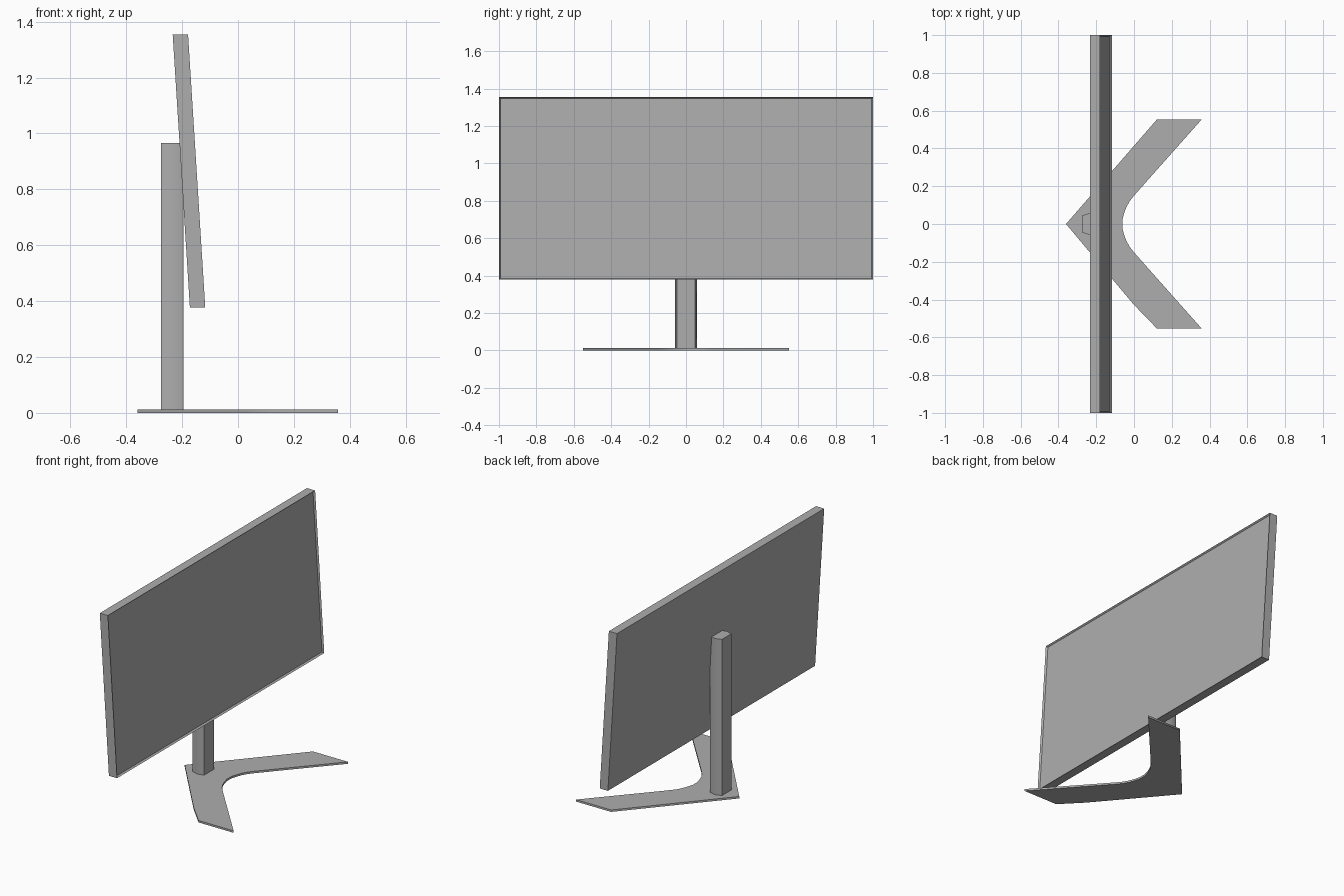
import bpy, bmesh, math
from mathutils import Matrix

if "Cube" in bpy.data.objects:
    bpy.data.objects.remove(bpy.data.objects["Cube"])

grey = bpy.data.materials.new("dark_grey")
grey.diffuse_color = (0.42, 0.42, 0.42, 1)
grey.use_nodes = True
grey.node_tree.nodes["Principled BSDF"].inputs["Base Color"].default_value = grey.diffuse_color


def finish(name, bm, smooth_angle=None):
    bmesh.ops.recalc_face_normals(bm, faces=bm.faces[:])
    mesh = bpy.data.meshes.new(name)
    bm.to_mesh(mesh)
    bm.free()
    mesh.materials.append(grey)
    obj = bpy.data.objects.new(name, mesh)
    bpy.context.collection.objects.link(obj)
    if smooth_angle:
        bpy.ops.object.select_all(action='DESELECT')
        obj.select_set(True)
        bpy.context.view_layer.objects.active = obj
        bpy.ops.object.shade_smooth_by_angle(angle=math.radians(smooth_angle))
    return obj


def prism(name, outline, z0, z1, smooth_angle):
    bm = bmesh.new()
    face = bm.faces.new([bm.verts.new((x, y, z0)) for x, y in outline])
    new = bmesh.ops.extrude_face_region(bm, geom=[face])["geom"]
    top = [v for v in new if isinstance(v, bmesh.types.BMVert)]
    bmesh.ops.translate(bm, verts=top, vec=(0, 0, z1 - z0))
    return finish(name, bm, smooth_angle)


# V-shaped foot: mirrored legs with a rounded inner crotch
inner = [(-0.062, 0.02), (-0.053, 0.055), (-0.04, 0.09), (-0.022, 0.122),
         (0.0, 0.15), (0.357, 0.552)]
outline = [(-0.36, 0), (0.0, -0.428), (0.12, -0.552)]
outline += [(x, -y) for x, y in reversed(inner)] + inner + [(0.12, 0.552)]
prism("stand_foot", outline, 0, 0.012, 50)

# Six-sided upright post
half = [(-0.275, 0.045), (-0.236, 0.058), (-0.195, 0.048)]
prism("stand_post", half + [(x, -y) for x, y in reversed(half)], 0.01, 0.966, 50)

# Leaning screen panel (level top and bottom) with a bevelled rim around the display
bm = bmesh.new()
bmesh.ops.create_cube(bm, size=1, matrix=Matrix.Diagonal((0.055, 2.0, 0.977, 1)))
bm.normal_update()
front = [f for f in bm.faces if f.normal.x > 0.9]
bmesh.ops.inset_region(bm, faces=front, thickness=0.01, depth=-0.01)
for v in bm.verts:
    v.co.x -= v.co.z * 0.063
bmesh.ops.translate(bm, verts=bm.verts[:], vec=(-0.1755, 0, 0.8665))
finish("screen_panel", bm)
